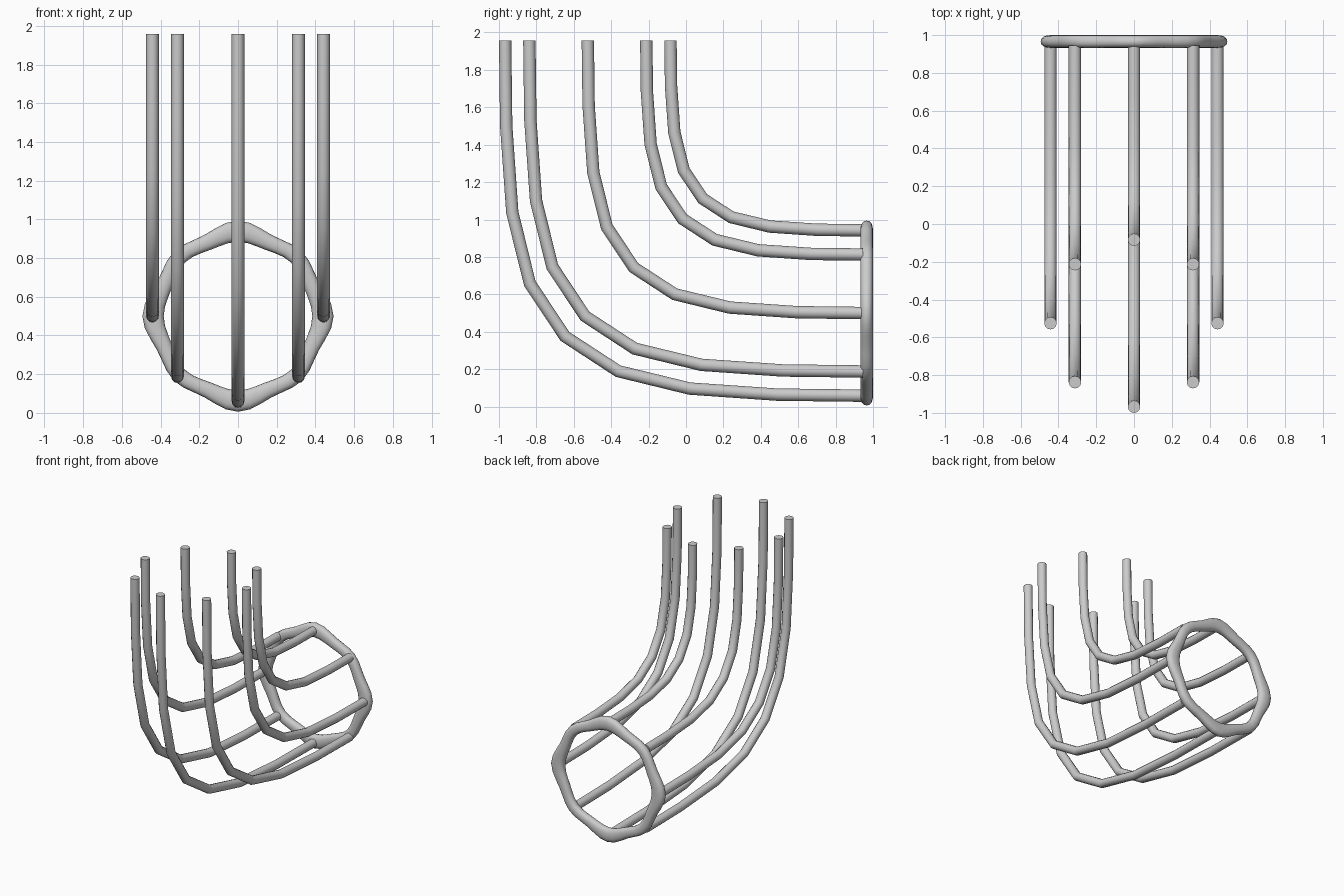
import bpy, bmesh
from math import sin, cos, pi, radians, copysign
from mathutils import Vector

if "Cube" in bpy.data.objects:
    bpy.data.objects.remove(bpy.data.objects["Cube"])

SIDES = 12
CZ, RY, R, TOP = 0.5, 0.966, 0.442, 1.958   # ring centre height, ring y, rod circle, rod tops


def loft(name, loops, closed):
    """Skin a list of vertex loops into a smooth tube."""
    bm = bmesh.new()
    rows = [[bm.verts.new(p) for p in loop] for loop in loops]
    n = len(rows)
    for i in range(n if closed else n - 1):
        a, b = rows[i], rows[(i + 1) % n]
        for j in range(len(a)):
            k = (j + 1) % len(a)
            bm.faces.new((a[j], a[k], b[k], b[j]))
    if not closed:
        bm.faces.new(rows[0])
        bm.faces.new(rows[-1])
    bmesh.ops.recalc_face_normals(bm, faces=bm.faces[:])
    me = bpy.data.meshes.new(name)
    bm.to_mesh(me)
    bm.free()
    ob = bpy.data.objects.new(name, me)
    bpy.context.collection.objects.link(ob)
    bpy.context.view_layer.objects.active = ob
    ob.select_set(True)
    bpy.ops.object.shade_smooth_by_angle(angle=radians(40))
    ob.select_set(False)
    return ob


# Ring: softly lobed octagonal hoop with a flattened, rounded section
def power(v, e):
    return copysign(abs(v) ** e, v)


loops = []
for i in range(48):
    t = 2 * pi * i / 48
    outer = 0.468 + 0.012 * cos(4 * t) + 0.014 * cos(8 * t)
    inner = 0.379 - 0.003 * cos(4 * t) + 0.008 * cos(8 * t)
    mid, half = (outer + inner) / 2, (outer - inner) / 2
    loop = []
    for j in range(16):
        a = 2 * pi * j / 16
        r = mid + half * power(cos(a), 0.85)
        loop.append((r * cos(t), RY + 0.034 * power(sin(a), 0.85), CZ + r * sin(t)))
    loops.append(loop)
loft("ring", loops, True)

# Rods: one bend profile (fractions of the distance from the corner), scaled per rod
half_bend = [(0, 1), (0.003, 0.76), (0.02, 0.516), (0.069, 0.316), (0.167, 0.167)]
bend = half_bend + [(v, u) for u, v in half_bend[-2::-1]]

for i in range(8):
    t = 2 * pi * i / 8
    x, z0 = R * cos(t), CZ + R * sin(t)
    y0 = -0.525 + R * sin(t)
    path = [Vector((x, y0 + u * (RY - 0.02 - y0), z0 + v * (TOP - z0))) for u, v in bend]
    loops = []
    for k, p in enumerate(path):
        d_in = (p - path[k - 1]).normalized() if k else Vector((0, 0, -1))
        d_out = (path[k + 1] - p).normalized() if k < len(path) - 1 else Vector((0, 1, 0))
        tan = (d_in + d_out).normalized()
        side = tan.cross(Vector((1, 0, 0)))
        loops.append([p + 0.033 * (cos(2 * pi * j / SIDES) * Vector((1, 0, 0))
                                   + sin(2 * pi * j / SIDES) * side) for j in range(SIDES)])
    # keep the free end level
    for q in loops[0]:
        q.z = TOP
    loft(f"rod_{i + 1}", loops, False)
